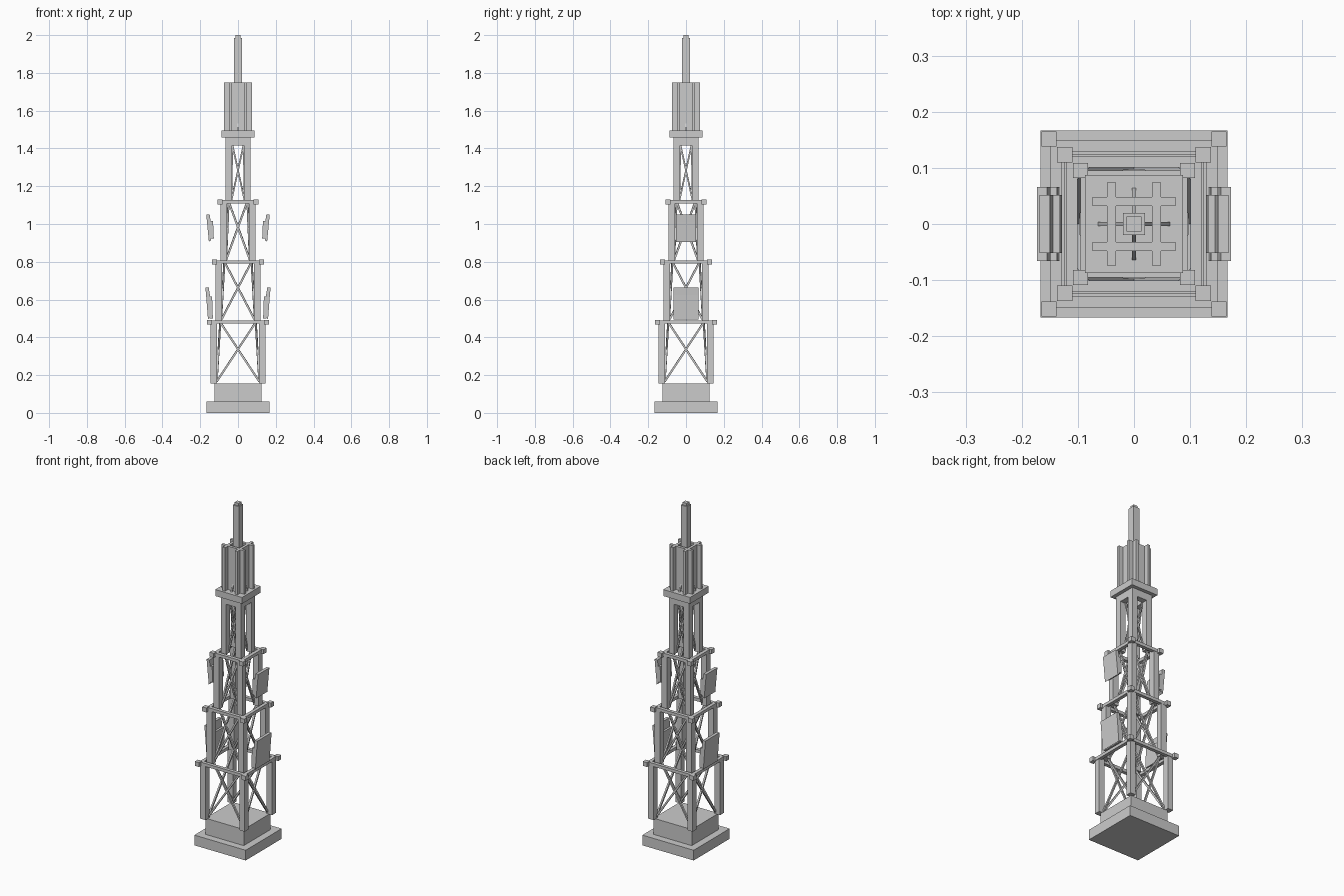
import bpy
import bmesh
from mathutils import Vector, Matrix

old = bpy.data.objects.get("Cube")
if old:
    bpy.data.objects.remove(old, do_unlink=True)

steel = bpy.data.materials.new("grey_steel")
steel.use_nodes = True
steel.diffuse_color = (0.6, 0.6, 0.6, 1)
steel.node_tree.nodes["Principled BSDF"].inputs["Base Color"].default_value = (0.6, 0.6, 0.6, 1)


def finish(name, bm):
    bmesh.ops.recalc_face_normals(bm, faces=bm.faces)
    mesh = bpy.data.meshes.new(name)
    bm.to_mesh(mesh)
    bm.free()
    mesh.materials.append(steel)
    obj = bpy.data.objects.new(name, mesh)
    bpy.context.collection.objects.link(obj)
    return obj


def add_box(bm, x, y, z):
    """Box from (low, high) ranges."""
    centre = Vector([sum(r) / 2 for r in (x, y, z)])
    size = [r[1] - r[0] for r in (x, y, z)]
    bmesh.ops.create_cube(bm, size=1, matrix=Matrix.Translation(centre) @ Matrix.Diagonal((*size, 1)))


def add_strut(bm, a, b, t):
    """Square bar between two points."""
    a, b = Vector(a), Vector(b)
    d = b - a
    turn = d.to_track_quat('Z', 'Y').to_matrix().to_4x4()
    bmesh.ops.create_cube(bm, size=1, matrix=Matrix.Translation((a + b) / 2) @ turn
                          @ Matrix.Diagonal((t, t, d.length, 1)))


def span(sign, low, high):
    return tuple(sorted((sign * low, sign * high)))


def block(name, half, low, high):
    bm = bmesh.new()
    add_box(bm, (-half, half), (-half, half), (low, high))
    return finish(name, bm)


def four_corners(name, inner, outer, z):
    bm = bmesh.new()
    for sx in (-1, 1):
        for sy in (-1, 1):
            add_box(bm, span(sx, inner, outer), span(sy, inner, outer), z)
    finish(name, bm)


def ring(name, inner, outer, length, z):
    """Four bars around the tower."""
    bm = bmesh.new()
    for s in (-1, 1):
        add_box(bm, (-length, length), span(s, inner, outer), z)
        add_box(bm, span(s, inner, outer), (-length, length), z)
    finish(name, bm)


def braces(name, low, high, z0, z1, t):
    """Leaning X bracing on all four sides."""
    bm = bmesh.new()
    for k in range(4):
        turn = Matrix.Rotation(k * 1.5707963, 3, 'Z')
        for s in (-1, 1):
            add_strut(bm, turn @ Vector((s * low, -low, z0)),
                      turn @ Vector((-s * high, -high, z1)), t)
    finish(name, bm)


# Stepped foundation
block("base_slab", 0.167, 0, 0.06)
block("base_plinth", 0.125, 0.06, 0.155)

# Lattice tiers: leg inner, leg outer, bottom, top, brace low, brace high
tiers = [
    ("lower", 0.11, 0.145, 0.155, 0.48, 0.113, 0.094),
    ("middle", 0.085, 0.12, 0.48, 0.80, 0.09, 0.072),
    ("upper", 0.058, 0.093, 0.80, 1.12, 0.063, 0.05),
    ("top", 0.031, 0.066, 1.12, 1.46, 0.036, 0.03),
]
for name, inner, outer, z0, z1, low, high in tiers:
    four_corners(name + "_legs", inner, outer, (z0, z1))
    if name == "top":
        braces(name + "_braces", low, high, z0, z1 - 0.04, 0.008)
        ring("top_header", inner + 0.002, outer, inner, (1.415, 1.46))
    else:
        braces(name + "_braces", low, high, z0 + 0.01, z1, 0.01)

# Collars with corner blocks
for name, edge, bar, z in [("lower", 0.165, 0.149, 0.48),
                           ("middle", 0.137, 0.121, 0.798),
                           ("upper", 0.109, 0.095, 1.116)]:
    four_corners(name + "_collar_blocks", edge - 0.027, edge, (z - 0.013, z + 0.013))
    ring(name + "_collar_bars", bar - 0.02, bar, edge - 0.02, (z - 0.008, z + 0.01))

# Upper platform, antenna plates, mast
block("platform", 0.087, 1.457, 1.495)
ring("antenna_plates", 0.032, 0.048, 0.074, (1.495, 1.75))
block("mast", 0.02, 1.495, 1.985)
block("mast_tip", 0.013, 1.985, 2.0)

# Slanted stays holding the mast
bm = bmesh.new()
for dx, dy in ((1, 0), (-1, 0), (0, 1), (0, -1)):
    add_strut(bm, (dx * 0.062, dy * 0.062, 1.49), (dx * 0.015, dy * 0.015, 1.6), 0.008)
finish("mast_stays", bm)


def side_panel(name, profile, half):
    """Extrude an x-z profile along y."""
    bm = bmesh.new()
    face = bm.faces.new([bm.verts.new((x, -half, z)) for x, z in profile])
    new = bmesh.ops.extrude_face_region(bm, geom=[face])["geom"]
    bmesh.ops.translate(bm, vec=(0, 2 * half, 0),
                        verts=[v for v in new if isinstance(v, bmesh.types.BMVert)])
    finish(name, bm)


# Tilted dish panels with backing plates on both sides
for side, s in (("left", 1), ("right", -1)):
    for level, x, z0, z1, half in (("lower", 0.147, 0.495, 0.665, 0.066),
                                   ("upper", 0.142, 0.905, 1.05, 0.052)):
        front = [(x + 0.012, z0), (x + 0.022, z1 - 0.04), (x + 0.026, z1),
                 (x + 0.008, z1), (x + 0.002, z1 - 0.04), (x, z0 + 0.01)]
        back = [(x + 0.002, z0 + 0.018), (x + 0.004, z1 - 0.035),
                (x - 0.01, z1 - 0.035), (x - 0.014, z0 + 0.018)]
        if level == "lower":
            back = [(px, pz - 0.014) for px, pz in back]
        side_panel(f"{side}_{level}_panel", [(s * px, pz) for px, pz in front], half)
        side_panel(f"{side}_{level}_backing", [(s * px, pz) for px, pz in back], half)
